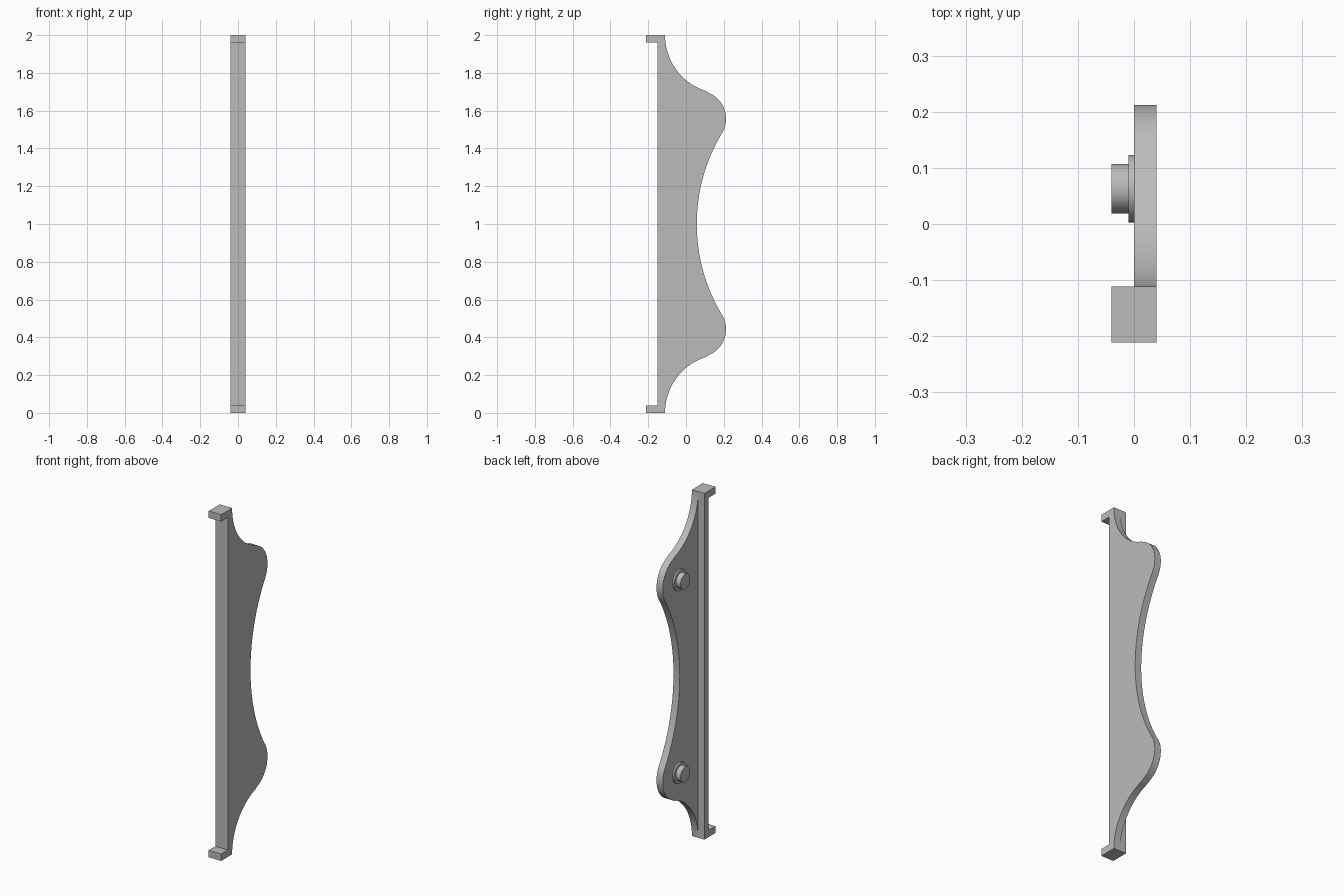
import bpy
import bmesh
import math

cube = bpy.data.objects.get("Cube")
if cube:
    bpy.data.objects.remove(cube, do_unlink=True)

# One grey finish for every part
grey = bpy.data.materials.new("plain_grey")
grey.use_nodes = True
colour = (0.5, 0.5, 0.5, 1)
grey.diffuse_color = colour
grey.node_tree.nodes["Principled BSDF"].inputs["Base Color"].default_value = colour

HALF = 0.04                     # half the overall thickness
FRONT, RIB, TAB = -0.15, -0.111, -0.211
LOBE_Y, LOBE_Z, LOBE_R = 0.063, 1.557, 0.149


def select_only(obj):
    bpy.ops.object.select_all(action='DESELECT')
    obj.select_set(True)
    bpy.context.view_layer.objects.active = obj


def extrude_profile(name, points, x0, x1):
    """Extrude a closed (y, z) outline from x0 to x1."""
    bm = bmesh.new()
    face = bm.faces.new([bm.verts.new((x0, y, z)) for y, z in points])
    result = bmesh.ops.extrude_face_region(bm, geom=[face])
    verts = [v for v in result["geom"] if isinstance(v, bmesh.types.BMVert)]
    bmesh.ops.translate(bm, verts=verts, vec=(x1 - x0, 0, 0))
    bmesh.ops.recalc_face_normals(bm, faces=bm.faces)
    mesh = bpy.data.meshes.new(name)
    bm.to_mesh(mesh)
    bm.free()
    mesh.materials.append(grey)
    obj = bpy.data.objects.new(name, mesh)
    bpy.context.collection.objects.link(obj)
    return obj


def arc(cy, cz, r, start, end, steps):
    return [(cy + r * math.cos(start + (end - start) * i / steps),
             cz + r * math.sin(start + (end - start) * i / steps))
            for i in range(steps + 1)]


def disc(name, z, radius, x0, x1):
    bpy.ops.mesh.primitive_cylinder_add(
        vertices=48, radius=radius, depth=abs(x1 - x0),
        location=((x0 + x1) / 2, LOBE_Y, z), rotation=(0, math.pi / 2, 0))
    obj = bpy.context.object
    obj.name = name
    obj.data.materials.append(grey)
    bpy.ops.object.shade_smooth_by_angle(angle=math.radians(30))


# Wavy edge of the upper half: hollow shoulder, round lobe, long shallow waist
shoulder_y, shoulder_r = 0.2, 0.311
waist_y, waist_r = 0.991, 0.934
a = math.atan2(2 - LOBE_Z, shoulder_y - LOBE_Y)
b = math.atan2(1 - LOBE_Z, waist_y - LOBE_Y)
upper = arc(shoulder_y, 2, shoulder_r, math.pi, a + math.pi, 20)
upper += arc(LOBE_Y, LOBE_Z, LOBE_R, a, b, 24)[1:]
upper += arc(waist_y, 1, waist_r, b + math.pi, math.pi, 20)[1:]
lower = [(y, 2 - z) for y, z in reversed(upper[:-1])]
plate = extrude_profile("plate", [(FRONT, 2)] + upper + lower + [(FRONT, 0)], 0, HALF)

# Front rib with a short tab at each end
rib = [(RIB, 0), (RIB, 2), (TAB, 2), (TAB, 2 - HALF), (FRONT, 2 - HALF),
       (FRONT, HALF), (TAB, HALF), (TAB, 0)]
body = extrude_profile("bracket_body", rib, -HALF, HALF)

# Fuse plate and rib into one piece
join = body.modifiers.new("join_plate", 'BOOLEAN')
join.operation = 'UNION'
join.solver = 'EXACT'
join.object = plate
select_only(body)
bpy.ops.object.modifier_apply(modifier=join.name)
bpy.data.objects.remove(plate, do_unlink=True)
select_only(body)
bpy.ops.object.shade_smooth_by_angle(angle=math.radians(25))

# Mounting pegs with collars, one in each lobe
for label, z in (("upper", LOBE_Z), ("lower", 2 - LOBE_Z)):
    disc(label + "_collar", z, 0.06, 0.005, -0.01)
    disc(label + "_peg", z, 0.044, 0.0, -HALF)
